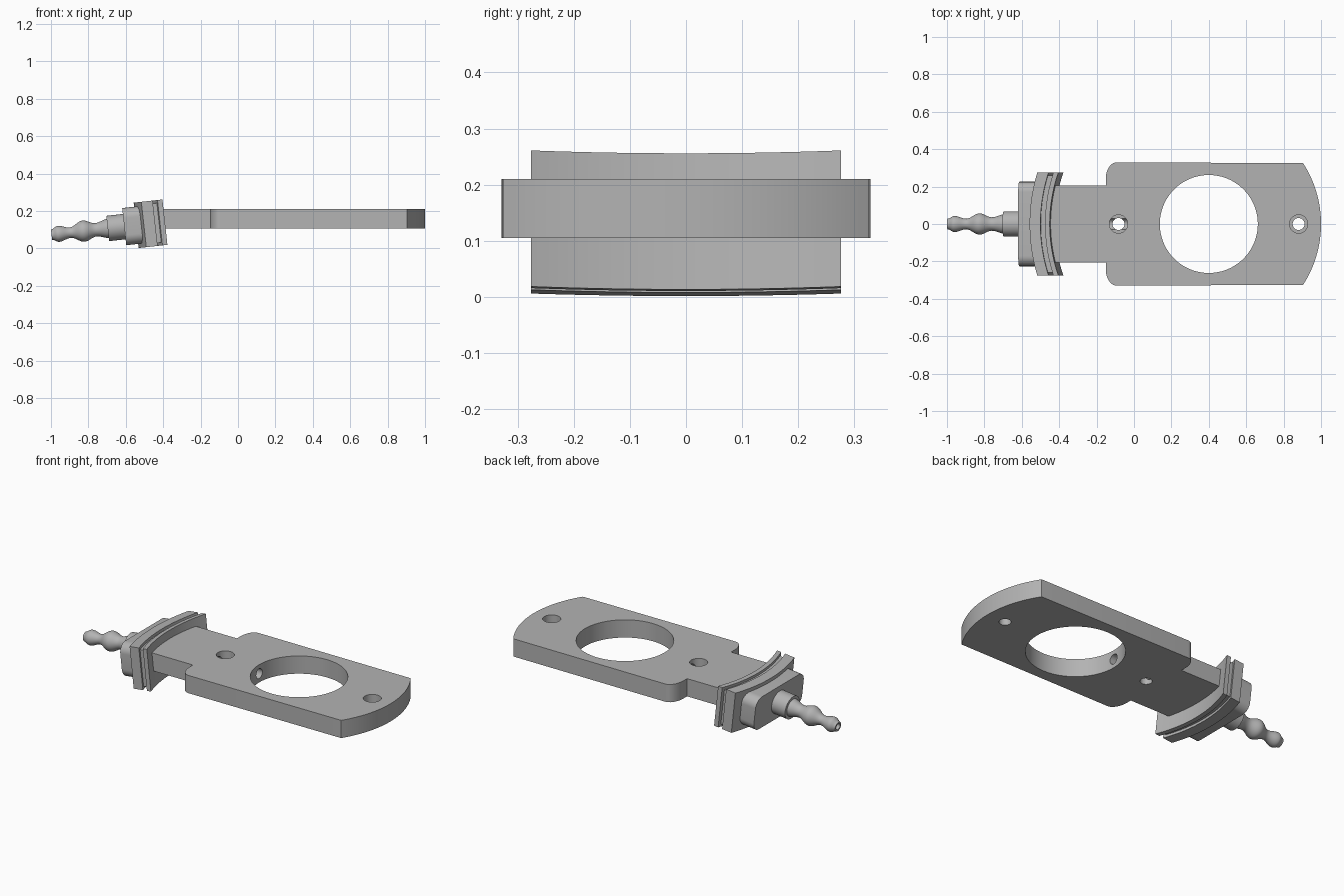
import bpy, bmesh, math
from mathutils import Matrix, Vector

if "Cube" in bpy.data.objects:
    bpy.data.objects.remove(bpy.data.objects["Cube"])

TILT = math.radians(6.3)                      # the fitting leans down away from the plate
PIVOT = Vector((-0.48, 0, 0.13))
HEAD = Matrix.Translation(PIVOT) @ Matrix.Rotation(-TILT, 4, 'Y')
CX = 0.4                                      # shared centre of big hole and arcs

grey = bpy.data.materials.new("plain grey")
grey.diffuse_color = (0.45, 0.45, 0.45, 1)
grey.use_nodes = True
grey.node_tree.nodes["Principled BSDF"].inputs["Base Color"].default_value = grey.diffuse_color


def finish(name, bm, matrix=None):
    bmesh.ops.remove_doubles(bm, verts=bm.verts, dist=1e-5)
    bmesh.ops.recalc_face_normals(bm, faces=bm.faces)
    if matrix:
        bm.transform(matrix)
    me = bpy.data.meshes.new(name)
    bm.to_mesh(me)
    bm.free()
    me.materials.append(grey)
    ob = bpy.data.objects.new(name, me)
    bpy.context.collection.objects.link(ob)
    return ob


def activate(ob):
    bpy.ops.object.select_all(action='DESELECT')
    ob.select_set(True)
    bpy.context.view_layer.objects.active = ob


def smooth(ob):
    activate(ob)
    bpy.ops.object.shade_smooth_by_angle(angle=math.radians(30))


def prism(name, outline, lo, hi, axis='Z', matrix=None):
    """Extrude a 2D outline along z (outline is x, y) or x (outline is y, z)."""
    bm = bmesh.new()
    place = (lambda p, h: (p[0], p[1], h)) if axis == 'Z' else (lambda p, h: (h, p[0], p[1]))
    a = [bm.verts.new(place(p, lo)) for p in outline]
    b = [bm.verts.new(place(p, hi)) for p in outline]
    bm.faces.new(a)
    bm.faces.new(b)
    for i in range(len(a)):
        j = (i + 1) % len(a)
        bm.faces.new((a[i], a[j], b[j], b[i]))
    return finish(name, bm, matrix)


def arc(cx, cy, rx, ry, a0, a1, n):
    return [(cx + rx * math.cos(math.radians(a0 + (a1 - a0) * i / n)),
             cy + ry * math.sin(math.radians(a0 + (a1 - a0) * i / n))) for i in range(n + 1)]


def circle(cx, cy, r, n=64):
    return arc(cx, cy, r, r, 0, 360, n)[:-1]


def cut(ob, cutters):
    for c in cutters:
        m = ob.modifiers.new("cut", 'BOOLEAN')
        m.operation = 'DIFFERENCE'
        m.solver = 'EXACT'
        m.object = c
        activate(ob)
        bpy.ops.object.modifier_apply(modifier=m.name)
        bpy.data.objects.remove(c)


def lathe(name, profile, matrix, n=48):
    """Revolve (x, radius) points about the x axis."""
    bm = bmesh.new()
    rings = [[bm.verts.new((x, r * math.cos(2 * math.pi * k / n), r * math.sin(2 * math.pi * k / n)))
              for k in range(n)] for x, r in profile]
    for p, q in zip(rings, rings[1:]):
        for k in range(n):
            j = (k + 1) % n
            bm.faces.new((p[k], p[j], q[j], q[k]))
    bm.faces.new(rings[0])
    bm.faces.new(rings[-1])
    return finish(name, bm, matrix)


# Mounting plate: narrow neck, rounded shoulders, arc end
end = math.degrees(math.asin(0.326 / 0.6))
half = arc(CX, 0, 0.6, 0.6, 0, end, 16)
half += arc(-0.095, 0.24, 0.056, 0.089, 90, 180, 10)
half += [(-0.151, 0.206), (-0.46, 0.206)]
outline = half + [(x, -y) for x, y in reversed(half[1:])]
plate = prism("mounting_plate", outline, 0.105, 0.21)
cutters = [prism("big_hole_cutter", circle(CX, 0, 0.262, 96), 0, 0.3),
           prism("channel_cutter", circle(0, 0.157, 0.029, 32), -0.3, 0.25, 'X')]
for x in (-0.083, 0.88):                      # stepped screw holes
    cutters.append(prism("screw_cutter", circle(x, 0, 0.032, 40), 0, 0.3))
    cutters.append(prism("screw_head_cutter", circle(x, 0, 0.049, 40), 0.155, 0.3))
cut(plate, cutters)
smooth(plate)


# Curved flange: thick plate, recessed groove core, thin plate
def curved_slab(name, r_out, r_in, half_width, half_height):
    def side(r):
        return [(CX - math.sqrt(r * r - y * y), y)
                for y in (half_width * (i / 12 - 1) for i in range(25))]
    pts = side(r_out) + side(r_in)[::-1]
    pts = [(x - PIVOT.x, y) for x, y in pts]
    smooth(prism(name, pts, -half_height, half_height, 'Z', HEAD))


curved_slab("flange_outer", 0.945, 0.887, 0.276, 0.122)
curved_slab("flange_groove_core", 0.90, 0.85, 0.26, 0.106)
curved_slab("flange_inner", 0.862, 0.837, 0.276, 0.122)

# Rounded block behind the flange
r, w, h = 0.055, 0.226, 0.1
corners = []
for sy, sz, a in ((1, 1, 0), (-1, 1, 90), (-1, -1, 180), (1, -1, 270)):
    corners += arc(sy * (w - r), sz * (h - r), r, r, a, a + 90, 10)
smooth(prism("fitting_block", corners, -0.609 - PIVOT.x, -0.50 - PIVOT.x, 'X', HEAD))

# Hose collar and barbed nozzle with an open tip
smooth(lathe("hose_collar", [(-0.698 - PIVOT.x, 0.068), (-0.59 - PIVOT.x, 0.068)], HEAD))
knots = [(-1.0, 0.028), (-0.963, 0.043), (-0.90, 0.028), (-0.828, 0.057),
         (-0.762, 0.036), (-0.69, 0.052)]
profile = [(-0.75, 0.018), (-1.0, 0.018)]
for (x0, r0), (x1, r1) in zip(knots, knots[1:]):
    for i in range(8):
        t = i / 8
        profile.append((x0 + (x1 - x0) * t, r0 + (r1 - r0) * (1 - math.cos(math.pi * t)) / 2))
profile.append(knots[-1])
smooth(lathe("hose_nozzle", [(x - PIVOT.x, q) for x, q in profile], HEAD))
